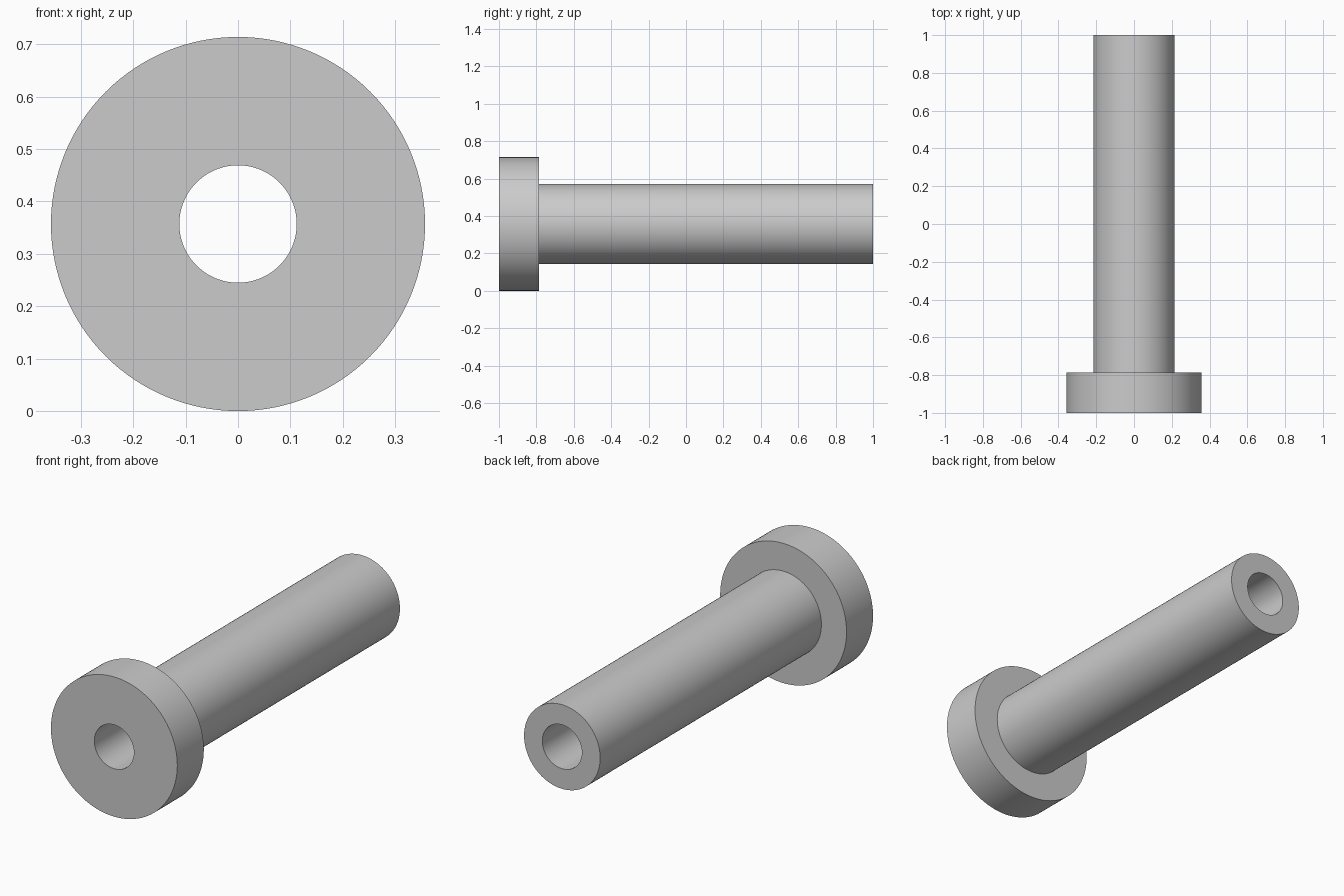
import bpy
import bmesh
import math
from mathutils import Vector

cube = bpy.data.objects.get("Cube")
if cube:
    bpy.data.objects.remove(cube, do_unlink=True)

HEAD_R, SHAFT_R, BORE_R = 0.357, 0.215, 0.112
FRONT, SHOULDER, BACK = -1.0, -0.786, 1.0
SEGMENTS = 128

# Plain grey material
grey = bpy.data.materials.new("plain grey")
grey.use_nodes = True
colour = (0.6, 0.6, 0.6, 1.0)
grey.diffuse_color = colour
grey.node_tree.nodes["Principled BSDF"].inputs["Base Color"].default_value = colour

# Closed section (radius, y): bore, front face, head rim, shoulder, shaft, end face
section = [(BORE_R, FRONT), (HEAD_R, FRONT), (HEAD_R, SHOULDER),
           (SHAFT_R, SHOULDER), (SHAFT_R, BACK), (BORE_R, BACK)]

# Turn the section about the y axis
bm = bmesh.new()
verts = [bm.verts.new((0, y, r)) for r, y in section]
edges = [bm.edges.new((a, b)) for a, b in zip(verts, verts[1:] + verts[:1])]
bmesh.ops.spin(bm, geom=verts + edges, cent=Vector((0, 0, 0)), axis=Vector((0, 1, 0)),
               angle=math.tau, steps=SEGMENTS, use_merge=False)
bmesh.ops.remove_doubles(bm, verts=bm.verts, dist=0.0001)
bmesh.ops.recalc_face_normals(bm, faces=bm.faces)

mesh = bpy.data.meshes.new("flanged_sleeve")
bm.to_mesh(mesh)
bm.free()
mesh.materials.append(grey)

# Flanged sleeve resting on the ground by its head rim
sleeve = bpy.data.objects.new("flanged_sleeve", mesh)
bpy.context.collection.objects.link(sleeve)
sleeve.location.z = HEAD_R

# Smooth round walls, crisp rims
bpy.ops.object.select_all(action="DESELECT")
sleeve.select_set(True)
bpy.context.view_layer.objects.active = sleeve
bpy.ops.object.shade_smooth_by_angle(angle=math.radians(30))
